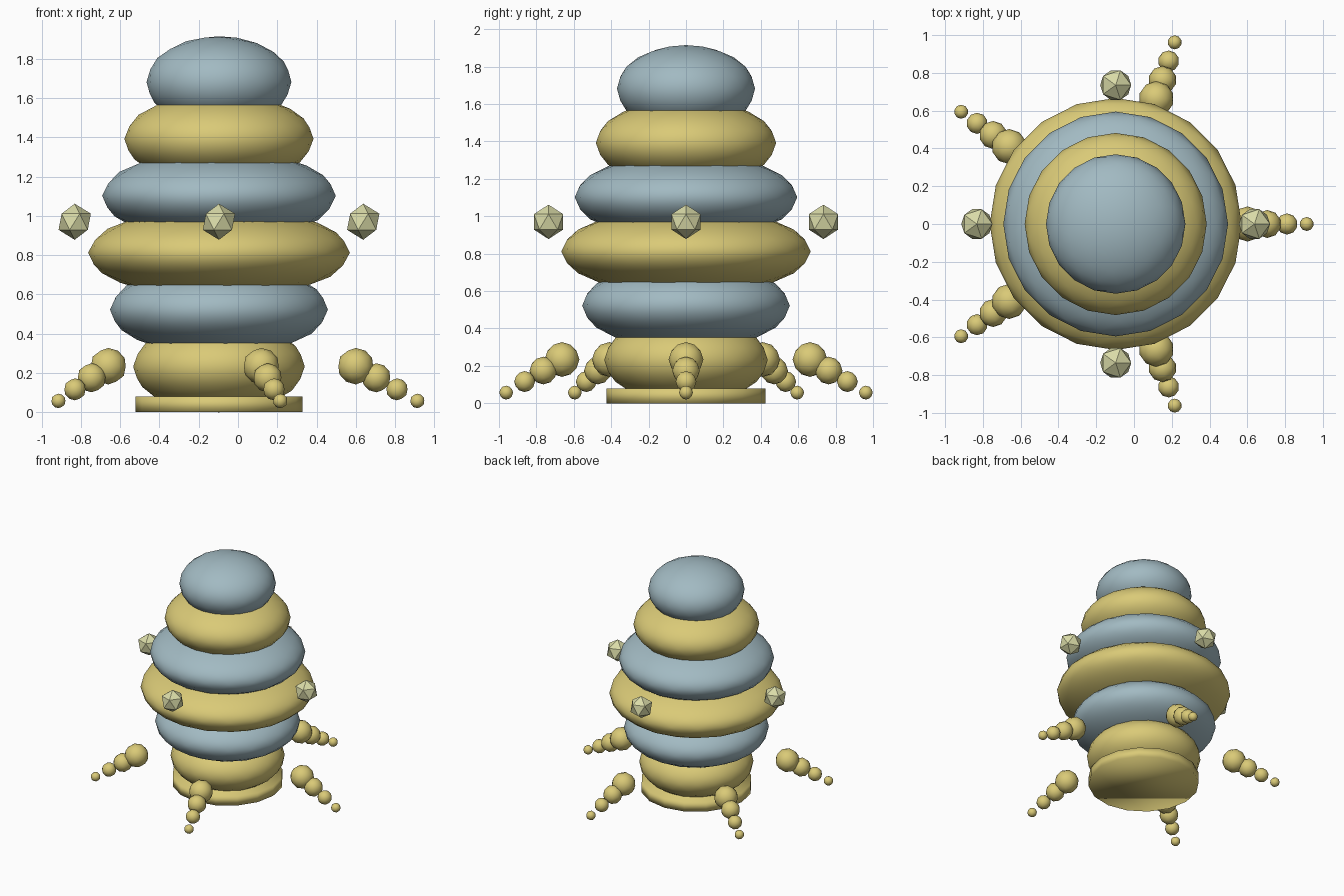
import bpy
from math import sin, cos, pi

cube = bpy.data.objects.get("Cube")
if cube:
    bpy.data.objects.remove(cube, do_unlink=True)

AXIS_X = -0.097          # the body axis sits off the centre of the bounds


def material(name, rgb):
    m = bpy.data.materials.new(name)
    m.use_nodes = True
    m.diffuse_color = (*rgb, 1)
    m.node_tree.nodes["Principled BSDF"].inputs["Base Color"].default_value = (*rgb, 1)
    return m


yellow = material("straw yellow", (0.70, 0.59, 0.185))
blue = material("dusty blue", (0.36, 0.49, 0.54))
pale = material("pale lime", (0.70, 0.71, 0.39))


def finish(name, mat, smooth):
    ob = bpy.context.object
    ob.name = name
    ob.data.materials.append(mat)
    if smooth:
        bpy.ops.object.shade_smooth()
    return ob


def ball(name, mat, loc, size, detail, smooth=True):
    bpy.ops.mesh.primitive_ico_sphere_add(subdivisions=detail, radius=1, location=loc)
    bpy.context.object.scale = size
    return finish(name, mat, smooth)


def around(angle, dist, z):
    return (AXIS_X + dist * cos(angle), dist * sin(angle), z)


# Base disc
bpy.ops.mesh.primitive_cylinder_add(vertices=16, radius=0.425, depth=0.08,
                                    location=(AXIS_X, 0, 0.04))
finish("base_disc", yellow, True)

# Stacked body layers in alternating colours, bottom to top
for i, r in enumerate((0.437, 0.555, 0.667, 0.595, 0.482, 0.369)):
    ball(f"body_layer_{i + 1}", blue if i % 2 else yellow,
         (AXIS_X, 0, 0.232 + 0.29 * i), (r, r, 0.233), 3)

# Five legs, each a row of shrinking balls
LEG = ((0.697, 0.234, 0.093), (0.802, 0.175, 0.074),
       (0.907, 0.116, 0.056), (1.011, 0.057, 0.037))
for leg in range(5):
    for j, (dist, z, r) in enumerate(LEG):
        ball(f"leg_{leg + 1}_ball_{j + 1}", yellow,
             around(leg * 2 * pi / 5, dist, z), (r, r, r), 2)

# Four floating faceted gems
for k in range(4):
    ball(f"gem_{k + 1}", pale, around(k * pi / 2, 0.735, 0.97),
         (0.092, 0.092, 0.092), 1, smooth=False)
